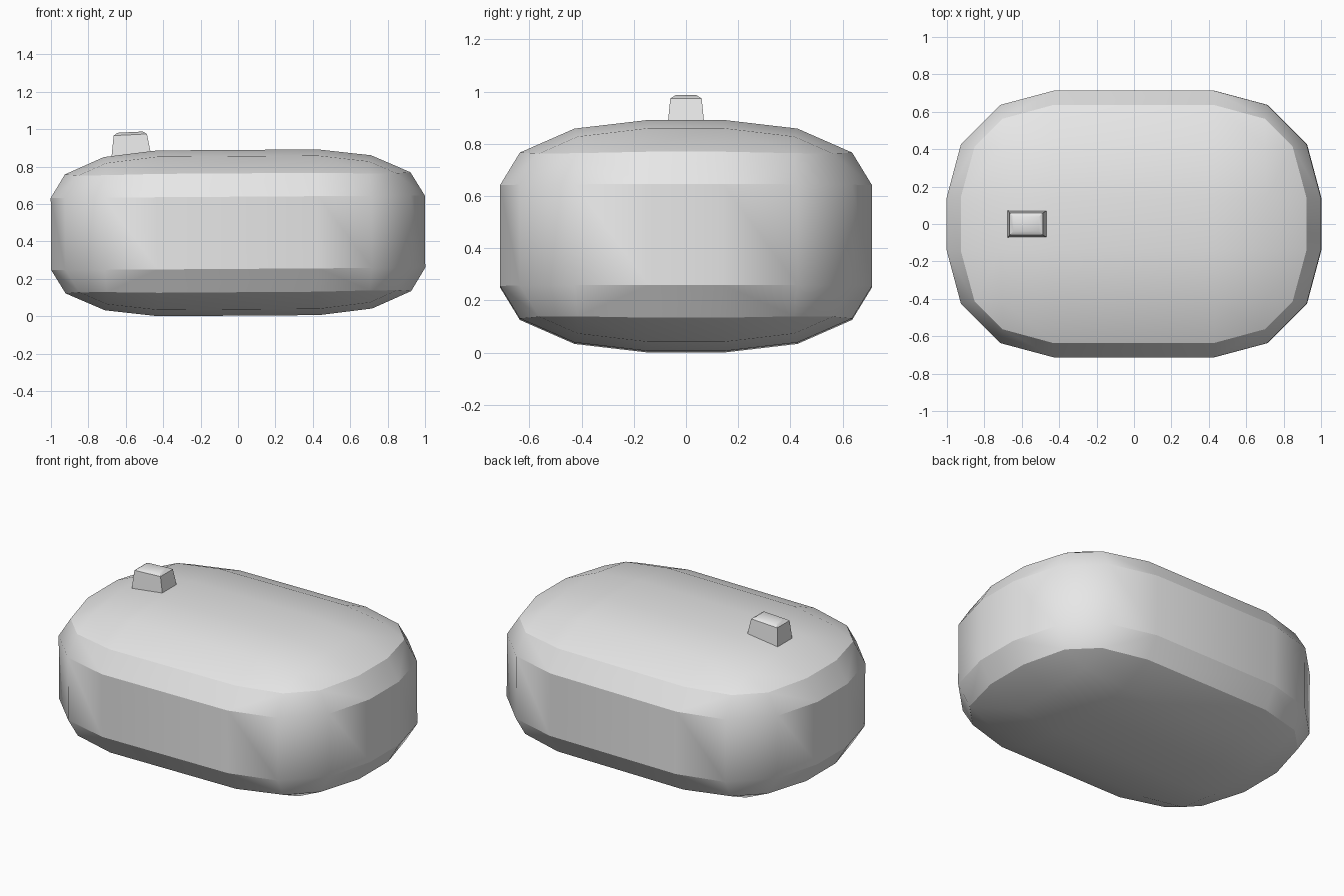
import bpy, bmesh
from mathutils import Matrix, Vector

if "Cube" in bpy.data.objects:
    bpy.data.objects.remove(bpy.data.objects["Cube"], do_unlink=True)

grey = bpy.data.materials.new("plain_grey")
grey.use_nodes = True
grey.diffuse_color = (0.8, 0.8, 0.8, 1)
grey.node_tree.nodes["Principled BSDF"].inputs["Base Color"].default_value = (0.8, 0.8, 0.8, 1)


def add_object(name, bm, angle):
    """Turn a bmesh into an object, smooth below the given angle."""
    bmesh.ops.recalc_face_normals(bm, faces=bm.faces)
    mesh = bpy.data.meshes.new(name)
    bm.to_mesh(mesh)
    bm.free()
    mesh.materials.append(grey)
    obj = bpy.data.objects.new(name, mesh)
    bpy.context.collection.objects.link(obj)
    bpy.ops.object.select_all(action="DESELECT")
    obj.select_set(True)
    bpy.context.view_layer.objects.active = obj
    bpy.ops.object.shade_smooth_by_angle(angle=angle)
    return obj


# Body: a box rounded with unit radius, then squashed to its final height
half = Vector((1.0, 0.7125, 0.443))
radius = Vector((0.57, 0.57, 0.25))
bm = bmesh.new()
bmesh.ops.create_cube(bm, size=2)
bmesh.ops.scale(bm, vec=[h / r for h, r in zip(half, radius)], verts=bm.verts)
bmesh.ops.bevel(bm, geom=bm.edges[:], offset=1, segments=3, profile=0.5, affect="EDGES")
bmesh.ops.scale(bm, vec=radius, verts=bm.verts)
lean = Matrix.Translation((0, 0, 0.446)) @ Matrix.Rotation(-0.0067, 4, "Y")
bmesh.ops.transform(bm, matrix=lean, verts=bm.verts)
add_object("body", bm, 0.534)

# Button: tapered block with a chamfered top, leaning with the body's slope
rings = [(0.110, 0.074, -0.14), (0.089, 0.060, 0.0), (0.068, 0.038, 0.014)]
bm = bmesh.new()
loops = []
for hx, hy, z in rings:
    loops.append([bm.verts.new((sx * hx, sy * hy, z))
                  for sx, sy in ((-1, -1), (1, -1), (1, 1), (-1, 1))])
for low, high in zip(loops, loops[1:]):
    for i in range(4):
        j = (i + 1) % 4
        bm.faces.new((low[i], low[j], high[j], high[i]))
bm.faces.new(loops[0][::-1])
bm.faces.new(loops[-1])
lean = Matrix.Translation((-0.576, 0, 0.970)) @ Matrix.Rotation(-0.05, 4, "Y")
bmesh.ops.transform(bm, matrix=lean, verts=bm.verts)
add_object("button", bm, 0.6)
